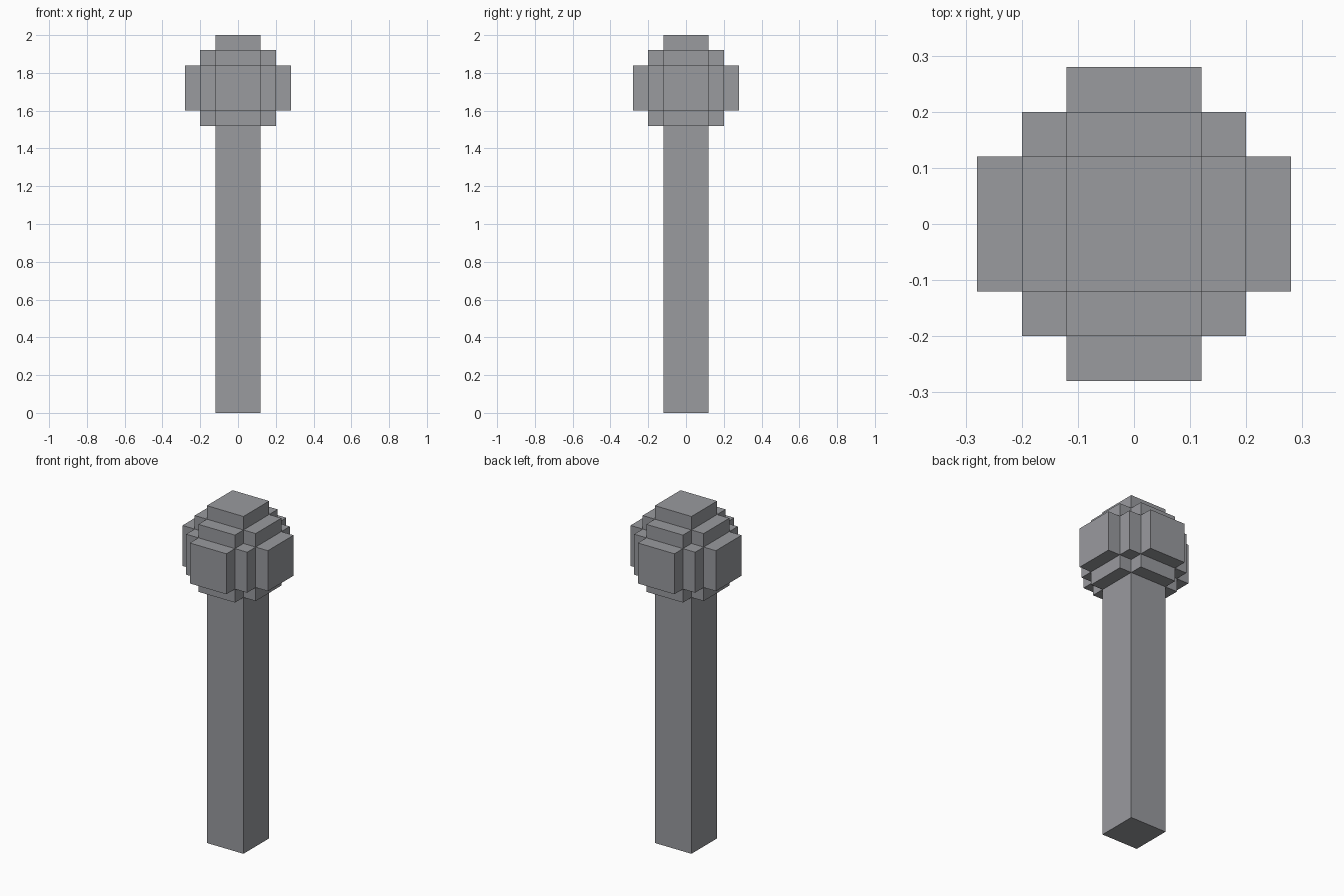
import bpy
import bmesh
from itertools import product
from mathutils import Vector

if "Cube" in bpy.data.objects:
    bpy.data.objects.remove(bpy.data.objects["Cube"], do_unlink=True)

HALF, STEP = 0.12, 0.08          # shaft half width, head step size
TOP = 2.0
HEAD_Z = TOP - HALF - 2 * STEP   # centre of the stepped head
HEAD_BASE = HEAD_Z - HALF - STEP


def make_material(name, colour):
    mat = bpy.data.materials.new(name)
    mat.use_nodes = True
    mat.diffuse_color = colour
    mat.node_tree.nodes["Principled BSDF"].inputs["Base Color"].default_value = colour
    return mat


def make_object(name, bm, mat):
    bmesh.ops.recalc_face_normals(bm, faces=bm.faces)
    mesh = bpy.data.meshes.new(name)
    bm.to_mesh(mesh)
    bm.free()
    mesh.materials.append(mat)
    obj = bpy.data.objects.new(name, mesh)
    bpy.context.collection.objects.link(obj)
    return obj


def add_box(bm, low, high):
    low, high = Vector(low), Vector(high)
    verts = bmesh.ops.create_cube(bm, size=1)["verts"]
    bmesh.ops.scale(bm, vec=high - low, verts=verts)
    bmesh.ops.translate(bm, vec=(low + high) / 2, verts=verts)


grey = make_material("grey", (0.32, 0.325, 0.345, 1))

# Shaft: one square post up to the underside of the head
bm = bmesh.new()
add_box(bm, (-HALF, -HALF, 0), (HALF, HALF, HEAD_BASE))
make_object("shaft", bm, grey)


# Head: stepped ball made of cells, keeping only the outer skin
def span(i):
    """Lower and upper bound of cell ring i along an axis."""
    if i == 0:
        return -HALF, HALF
    near, far = HALF + (abs(i) - 1) * STEP, HALF + abs(i) * STEP
    return (near, far) if i > 0 else (-far, -near)


bm = bmesh.new()
for cell in product(range(-2, 3), repeat=3):
    if sum(map(abs, cell)) <= 2 and cell != (0, 0, -2):
        low, high = zip(*(span(i) for i in cell))
        add_box(bm, low, high)
bmesh.ops.remove_doubles(bm, verts=bm.verts, dist=0.001)

# Coincident faces between neighbouring cells are inside the ball
groups = {}
for face in bm.faces:
    key = tuple(round(c, 3) + 0.0 for c in face.calc_center_median())
    groups.setdefault(key, []).append(face)
inner = [f for faces in groups.values() if len(faces) > 1 for f in faces]
bmesh.ops.delete(bm, geom=inner, context="FACES")
bmesh.ops.translate(bm, vec=(0, 0, HEAD_Z), verts=bm.verts)
make_object("stepped_head", bm, grey)
